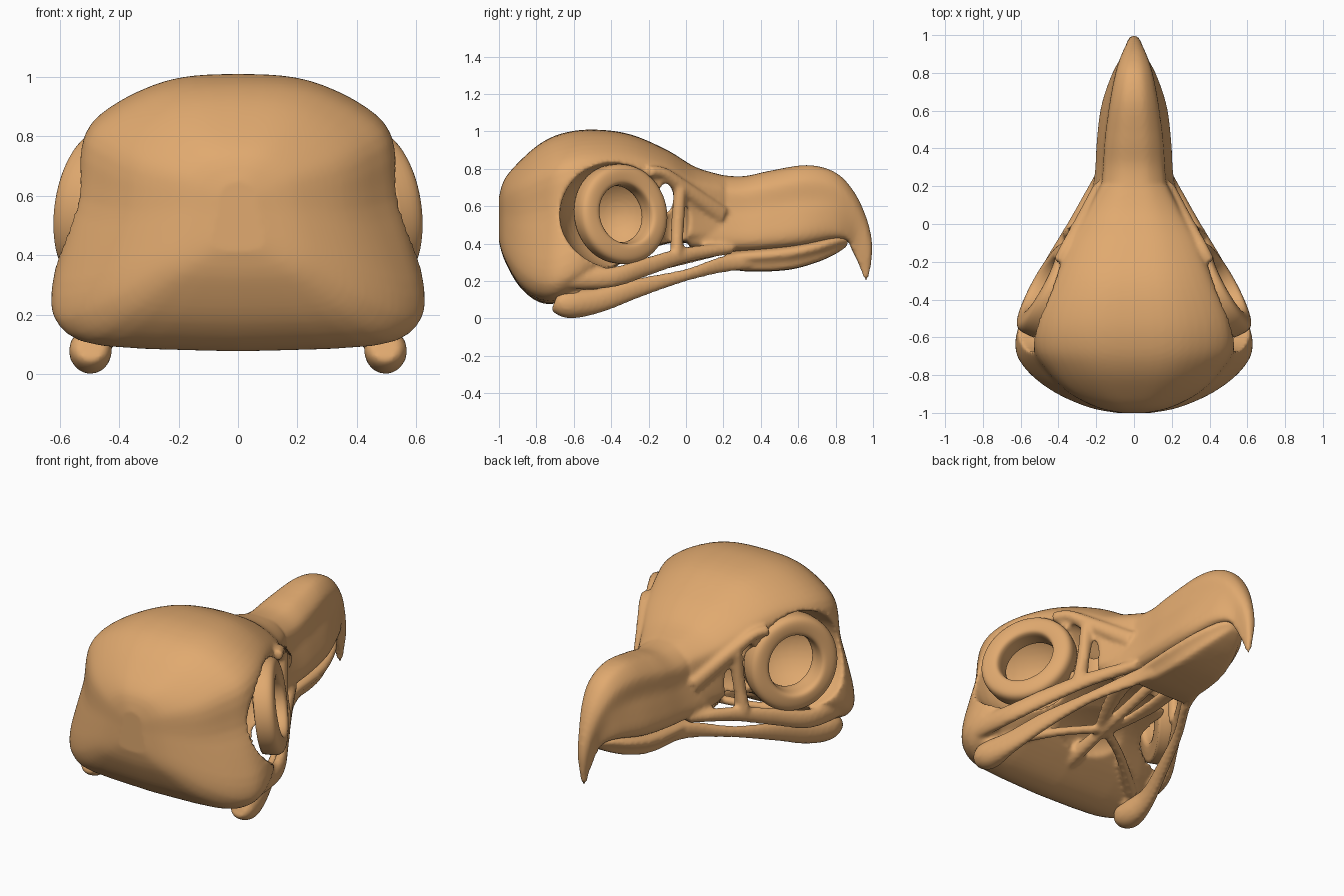
import bpy, bmesh, math
from mathutils import Vector, Matrix

if "Cube" in bpy.data.objects:
    bpy.data.objects.remove(bpy.data.objects["Cube"])


def spline(pts, n):
    """Smooth curve through points of any dimension."""
    p = [Vector(q) for q in [pts[0], *pts, pts[-1]]]
    out = []
    for i in range(1, len(p) - 2):
        a, b, c, d = p[i - 1:i + 3]
        for k in range(n):
            t = k / n
            out.append((b * 2 + (c - a) * t + (a * 2 - b * 5 + c * 4 - d) * t ** 2
                        + (b * 3 - a - c * 3 + d) * t ** 3) * 0.5)
    return out + [p[-1]]


def finish(name, bm):
    bmesh.ops.recalc_face_normals(bm, faces=bm.faces)
    for f in bm.faces:
        f.smooth = True
    me = bpy.data.meshes.new(name)
    bm.to_mesh(me)
    bm.free()
    ob = bpy.data.objects.new(name, me)
    bpy.context.collection.objects.link(ob)
    return ob


def skin(name, rings, mirror=False, loop=False):
    """Join rings of points with quads; cap the ends or close the loop."""
    bm = bmesh.new()
    for s in ((1, -1) if mirror else (1,)):
        vs = [[bm.verts.new((v[0] * s, v[1], v[2])) for v in r] for r in rings]
        n = len(vs[0])
        for a, b in zip(vs, vs[1:] + vs[:1] if loop else vs[1:]):
            for i in range(n):
                bm.faces.new((a[i], a[(i + 1) % n], b[(i + 1) % n], b[i]))
        if not loop:
            bm.faces.new(vs[0])
            bm.faces.new(vs[-1])
    return finish(name, bm)


def shell(name, stations):
    """Loft of domed sections: top y, top z, bottom y, bottom z, upper and lower half-width."""
    rings = []
    for yt, zt, yb, zb, w, wl in spline(stations, 5):
        half = [(0, 0), (.3 * w, .008), (.55 * w, .045), (.82 * w, .13), (.97 * w, .23),
                (1.02 * w, .43), (.45 * w + .55 * wl, .6), (wl, .79), (.97 * wl, .91),
                (.75 * wl, .98), (0, 1)]
        half = spline(half, 3)
        half += [(-x, t) for x, t in half[-2:0:-1]]
        rings.append([(x, yt + (yb - yt) * t, zt + (zb - zt) * t) for x, t in half])
    return skin(name, rings)


def bar(name, pts, mirror=True):
    """Tapered bone bar: x, y, z, sideways radius, vertical radius."""
    c = spline(pts, 8)
    rings = []
    for i, p in enumerate(c):
        d = (c[min(i + 1, len(c) - 1)] - c[max(i - 1, 0)])
        d = Vector(d[:3]).normalized()
        up = Vector((0, 0, 1)) if abs(d.z) < .9 else Vector((0, 1, 0))
        side = d.cross(up).normalized()
        up = side.cross(d)
        o = Vector(p[:3])
        rings.append([o + side * math.cos(a) * p[3] + up * math.sin(a) * p[4]
                      for a in (k * math.tau / 14 for k in range(14))])
    return skin(name, rings, mirror)


def carve(ob, loc, size, tilt=0, both=True):
    """Subtract an ellipsoid on one or both sides."""
    for s in ((1, -1) if both else (1,)):
        bm = bmesh.new()
        m = (Matrix.Translation((loc[0] * s, loc[1], loc[2])) @ Matrix.Rotation(tilt, 4, 'X')
             @ Matrix.Diagonal((*size, 1)))
        bmesh.ops.create_uvsphere(bm, u_segments=40, v_segments=24, radius=1, matrix=m)
        cut = finish("cutter", bm)
        cut.hide_render = True
        whole = ob.data.copy()
        for solver in ('MANIFOLD', 'EXACT'):
            mod = ob.modifiers.new("carve", 'BOOLEAN')
            mod.operation, mod.solver, mod.object = 'DIFFERENCE', solver, cut
            bpy.context.view_layer.objects.active = ob
            bpy.ops.object.modifier_apply(modifier=mod.name)
            if len(ob.data.vertices) > len(whole.vertices) * .4:
                break
            ob.data = whole.copy()      # the cut failed: try the other solver
        bpy.data.objects.remove(cut)


def fuse(parts, size, rounds):
    """Join bones and melt their seams together."""
    bpy.ops.object.select_all(action='DESELECT')
    for p in parts:
        p.select_set(True)
    bpy.context.view_layer.objects.active = parts[0]
    bpy.ops.object.join()
    ob = parts[0]
    r = ob.modifiers.new("fuse", 'REMESH')
    r.mode, r.voxel_size, r.use_smooth_shade = 'VOXEL', size, True
    s = ob.modifiers.new("soften", 'SMOOTH')
    s.factor, s.iterations = .5, rounds
    return ob


bone = bpy.data.materials.new("bone")
bone.diffuse_color = (.75, .40, .16, 1)
bone.use_nodes = True
bone.node_tree.nodes["Principled BSDF"].inputs["Base Color"].default_value = bone.diffuse_color

# Braincase and roof between the eyes
cranium = shell("skull", [
    (-1.0, .65, -1.0, .41, .07, .09), (-.97, .745, -.97, .31, .2, .24),
    (-.89, .84, -.89, .17, .35, .42), (-.78, .935, -.78, .085, .46, .56),
    (-.66, .99, -.66, .09, .53, .625), (-.5, 1.01, -.5, .18, .515, .59),
    (-.3, .985, -.3, .32, .43, .44), (-.1, .9, -.1, .40, .345, .32),
    (.05, .81, .05, .40, .26, .26), (.2, .765, .2, .40, .18, .2)])
carve(cranium, (.54, -.37, .555), (.39, .305, .285))        # eye sockets
carve(cranium, (0, -.11, .65), (.6, .045, .09), both=False)  # opening through the septum
carve(cranium, (.36, -.06, .52), (.2, .085, .18))           # hollows before the eyes
carve(cranium, (0, -.22, .22), (.3, .25, .14), both=False)  # vaulted floor

# Hooked upper beak
beak = shell("beak", [
    (.0, .82, .02, .37, .2, .25), (.15, .775, .15, .355, .18, .225),
    (.3, .76, .28, .355, .165, .205), (.45, .79, .45, .365, .155, .195),
    (.65, .82, .62, .385, .13, .172), (.8, .78, .78, .42, .1, .12),
    (.9, .675, .86, .415, .07, .075), (.968, .53, .885, .37, .045, .045),
    (.996, .4, .91, .32, .032, .032), (.99, .29, .935, .26, .02, .02),
    (.972, .2, .955, .2, .01, .01)])
carve(beak, (.21, .13, .695), (.1, .1, .032), -.1)          # nostrils
carve(beak, (.27, .04, .56), (.12, .11, .05), -.6)          # hollows behind the nostrils
carve(beak, (0, .08, .33), (.15, .2, .1), both=False)       # palate

bars = [
    bar("cheek_bar", [(.18, .24, .375, .035, .03), (.32, 0, .34, .03, .042),
                      (.44, -.2, .28, .03, .05), (.54, -.4, .22, .035, .055),
                      (.57, -.64, .22, .045, .065)]),
    bar("brow_prong", [(.4, -.2, .785, .03, .03), (.355, -.12, .775, .034, .032),
                       (.29, 0, .69, .032, .04), (.19, .2, .55, .025, .045)]),
    bar("eye_front_strut", [(.3, -.03, .69, .045, .035), (.32, -.045, .5, .035, .035),
                            (.34, -.05, .34, .045, .035)]),
    bar("palate_keel", [(0, -.62, .18, .05, .05), (0, -.3, .25, .03, .035),
                        (0, .2, .37, .03, .03)], False),
    bar("palate_arch", [(.45, -.56, .16, .035, .035), (.2, -.36, .22, .025, .025),
                        (0, -.25, .26, .03, .025)]),
    bar("palate_side", [(.03, -.26, .26, .025, .02), (.12, .0, .33, .05, .02),
                        (.13, .25, .38, .04, .025)]),
    bar("jaw_hinge", [(.49, -.66, .3, .07, .06), (.49, -.6, .11, .05, .05)])]
skull = fuse([cranium, beak, *bars], .0125, 4)

# Eye rings: tilted conical washers, facing out and forward
profile = spline([(.262, -.1), (.264, -.03), (.245, .004), (.2, .014), (.162, .004),
                  (.152, -.05), (.16, -.11), (.262, -.1)], 4)[:-1]
n, t = Vector((.88, .48, 0)).normalized(), Vector((-.48, .88, 0)).normalized()
rings = []
for k in range(64):
    a = k * math.tau / 64
    lean = -.03 * math.sin(a)      # the top of each ring tips inward
    d = t * math.cos(a) + Vector((0, 0, 1.01)) * math.sin(a)
    rings.append([Vector((.497, -.322, .558)) + d * r + n * (h + lean) for r, h in profile])
eye_rings = skin("eye_rings", rings, True, True)

# Lower jaw: solid tip with two arms
tip = shell("lower_jaw", [
    (.2, .36, .22, .265, .19, .165), (.35, .38, .35, .25, .19, .165),
    (.55, .40, .55, .26, .18, .15), (.7, .425, .7, .3, .145, .115),
    (.8, .445, .8, .345, .095, .07), (.87, .44, .86, .385, .045, .03)])
arm = bar("jaw_arm", [
    (.15, .34, .31, .03, .05), (.2, .2, .29, .025, .045), (.31, 0, .232, .025, .033),
    (.41, -.25, .165, .03, .052), (.475, -.45, .1, .04, .065), (.495, -.6, .078, .07, .078),
    (.495, -.67, .085, .07, .07), (.495, -.7, .095, .05, .05)])
jaw = fuse([tip, arm], .0125, 4)

for ob in (skull, eye_rings, jaw):
    ob.data.materials.clear()
    ob.data.materials.append(bone)
